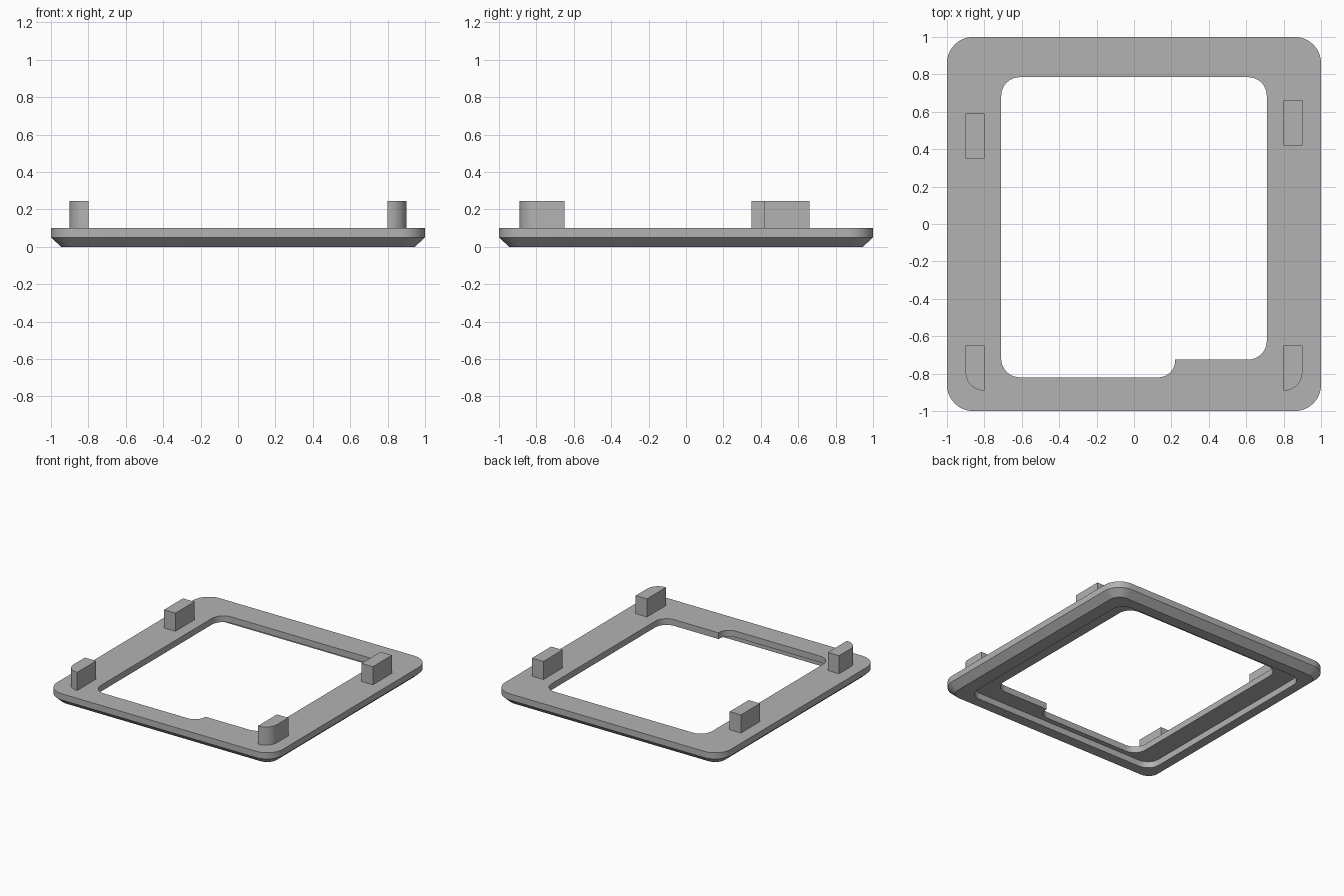
import bpy
import bmesh
import math
from mathutils import Vector

cube = bpy.data.objects.get("Cube")
if cube:
    bpy.data.objects.remove(cube, do_unlink=True)

grey = bpy.data.materials.new("plain grey")
grey.use_nodes = True
colour = (0.45, 0.45, 0.45, 1)
grey.diffuse_color = colour
grey.node_tree.nodes["Principled BSDF"].inputs["Base Color"].default_value = colour


def rounded(corners, steps=10):
    """Outline from (x, y, radius) corners of right angles, counter-clockwise."""
    outline = []
    for i, (x, y, r) in enumerate(corners):
        p = Vector((x, y))
        if r == 0:
            outline.append(p)
            continue
        before = (Vector(corners[i - 1][:2]) - p).normalized()
        after = (Vector(corners[(i + 1) % len(corners)][:2]) - p).normalized()
        centre = p + (before + after) * r
        for s in range(steps + 1):
            a = s / steps * math.pi / 2
            outline.append(centre - after * r * math.cos(a) - before * r * math.sin(a))
    return outline


def box_corners(x0, x1, y0, y1, r):
    return [(x0, y0, r), (x1, y0, r), (x1, y1, r), (x0, y1, r)]


def loft(name, sections):
    """Closed solid through (outline, z) sections with equal point counts."""
    bm = bmesh.new()
    rings = [[bm.verts.new((p.x, p.y, z)) for p in outline] for outline, z in sections]
    for low, high in zip(rings, rings[1:]):
        for i in range(len(low)):
            j = (i + 1) % len(low)
            bm.faces.new((low[i], low[j], high[j], high[i]))
    bm.faces.new(rings[0][::-1])
    bm.faces.new(rings[-1])
    bmesh.ops.recalc_face_normals(bm, faces=bm.faces)
    mesh = bpy.data.meshes.new(name)
    bm.to_mesh(mesh)
    bm.free()
    mesh.materials.append(grey)
    obj = bpy.data.objects.new(name, mesh)
    bpy.context.collection.objects.link(obj)
    return obj


def select(obj):
    bpy.ops.object.select_all(action="DESELECT")
    obj.select_set(True)
    bpy.context.view_layer.objects.active = obj


def cut(target, cutter):
    select(target)
    mod = target.modifiers.new("cut", "BOOLEAN")
    mod.operation = "DIFFERENCE"
    mod.solver = "EXACT"
    mod.object = cutter
    bpy.ops.object.modifier_apply(modifier=mod.name)
    bpy.data.objects.remove(cutter, do_unlink=True)


def smooth(obj):
    select(obj)
    bpy.ops.object.shade_smooth_by_angle(angle=math.radians(30))


# Frame plate with a chamfered lower edge
rim = rounded(box_corners(-1, 1, -1, 1, 0.14))
base = rounded(box_corners(-0.945, 0.945, -0.945, 0.945, 0.085))
frame = loft("frame", [(base, 0), (rim, 0.05), (rim, 0.1)])

# Shallow recess in the underside
recess = rounded(box_corners(-0.87, 0.84, -0.86, 0.86, 0.1))
cut(frame, loft("recess_cutter", [(recess, -0.1), (recess, 0.05)]))

# Window with a stepped front edge
window = rounded([(-0.71, -0.82, 0.1), (0.22, -0.82, 0.09), (0.22, -0.725, 0),
                  (0.71, -0.725, 0.1), (0.71, 0.785, 0.1), (-0.71, 0.785, 0.1)])
cut(frame, loft("window_cutter", [(window, -0.1), (window, 0.2)]))
smooth(frame)

# Posts: square at the back, rounded outer corner at the front
for side, sign, back_y in (("right", -1, 0.35), ("left", 1, 0.42)):
    x0, x1 = sorted((sign * 0.8, sign * 0.9))
    block = rounded(box_corners(x0, x1, back_y, back_y + 0.24, 0))
    loft("back_post_" + side, [(block, 0.1), (block, 0.245)])
    corners = box_corners(x0, x1, -0.89, -0.65, 0)
    outer = 0 if sign < 0 else 1
    corners[outer] = corners[outer][:2] + (0.095,)
    front = rounded(corners)
    smooth(loft("front_post_" + side, [(front, 0.1), (front, 0.245)]))
